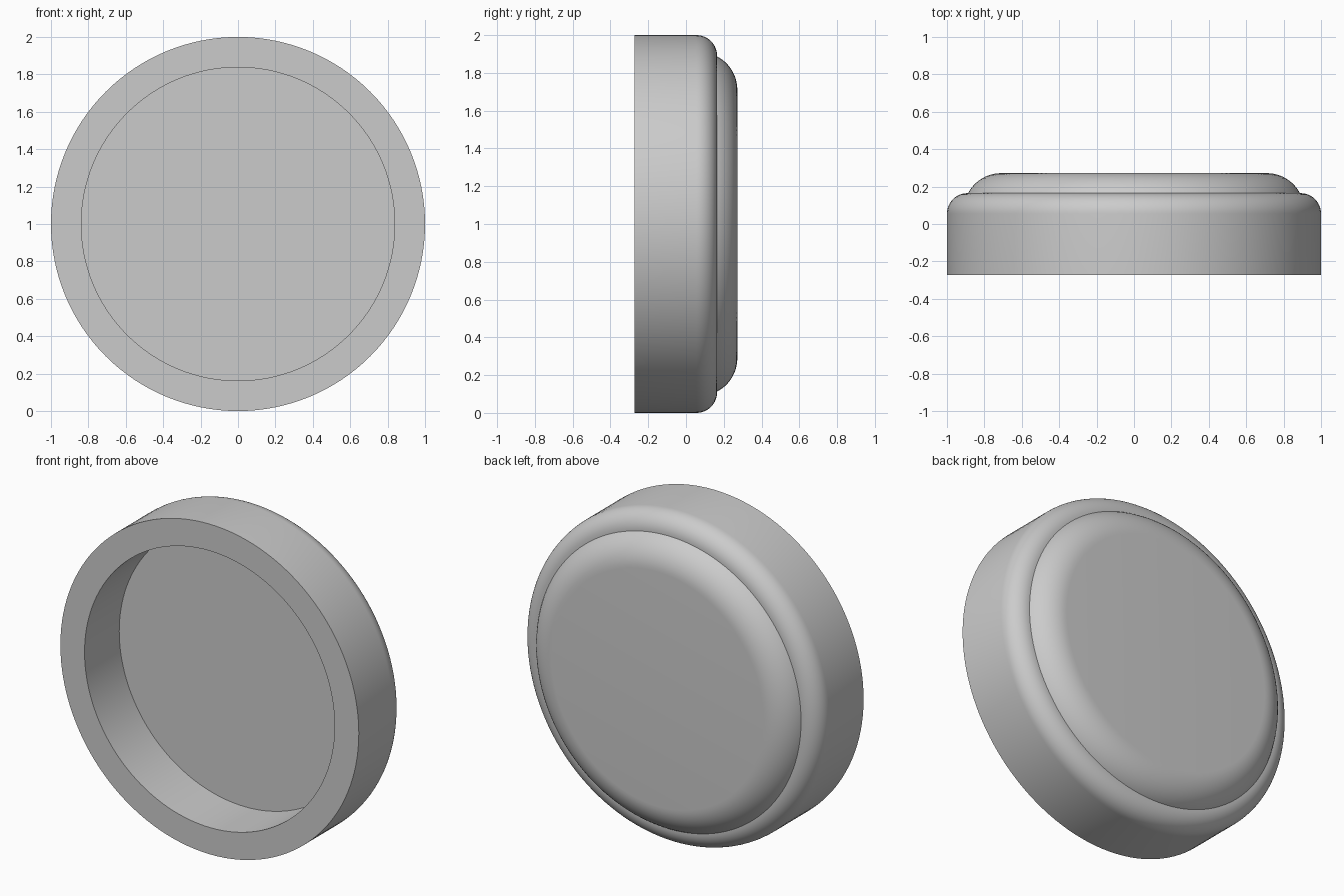
import bpy
import math

cube = bpy.data.objects.get("Cube")
if cube:
    bpy.data.objects.remove(cube, do_unlink=True)

SEGMENTS = 128
GREY = (0.6, 0.6, 0.6, 1.0)

grey = bpy.data.materials.new("plain grey")
grey.use_nodes = True
grey.diffuse_color = GREY
grey.node_tree.nodes["Principled BSDF"].inputs["Base Color"].default_value = GREY


def rounded_edge(radius, back, size, start=0.0, steps=12):
    """Quarter arc rounding the back outer edge, as (radius, y) points."""
    points = []
    for i in range(steps + 1):
        a = start + (math.pi / 2 - start) * i / steps
        points.append((radius - size + size * math.cos(a),
                       back - size + size * math.sin(a)))
    return points


def lathe(name, profile):
    """Turn a (radius, y) profile about the y axis at z = 1, capping both ends."""
    verts, faces = [], []
    for r, y in profile:
        for s in range(SEGMENTS):
            a = math.tau * s / SEGMENTS
            verts.append((r * math.cos(a), y, 1 + r * math.sin(a)))
    for i in range(len(profile) - 1):
        for s in range(SEGMENTS):
            t = (s + 1) % SEGMENTS
            a, b = i * SEGMENTS, (i + 1) * SEGMENTS
            faces.append((a + s, a + t, b + t, b + s))
    last = (len(profile) - 1) * SEGMENTS
    faces.append(tuple(reversed(range(SEGMENTS))))
    faces.append(tuple(last + s for s in range(SEGMENTS)))
    mesh = bpy.data.meshes.new(name)
    mesh.from_pydata(verts, [], faces)
    mesh.materials.append(grey)
    obj = bpy.data.objects.new(name, mesh)
    bpy.context.collection.objects.link(obj)
    bpy.ops.object.select_all(action='DESELECT')
    obj.select_set(True)
    bpy.context.view_layer.objects.active = obj
    # Consistent outward normals
    bpy.ops.object.mode_set(mode='EDIT')
    bpy.ops.mesh.select_all(action='SELECT')
    bpy.ops.mesh.normals_make_consistent(inside=False)
    bpy.ops.object.mode_set(mode='OBJECT')
    bpy.ops.object.shade_smooth_by_angle(angle=math.radians(30))
    return obj


# Round shell: recess floor, recess wall, flat front rim, outer wall, rounded back
lathe("round_shell",
      [(0.838, 0.06), (0.838, -0.272), (1.0, -0.272)]
      + rounded_edge(1.0, 0.165, 0.11))

# Domed cap set into the back of the shell
lathe("back_cap", [(0.88, 0.12)] + rounded_edge(0.91, 0.272, 0.2, start=0.3))
